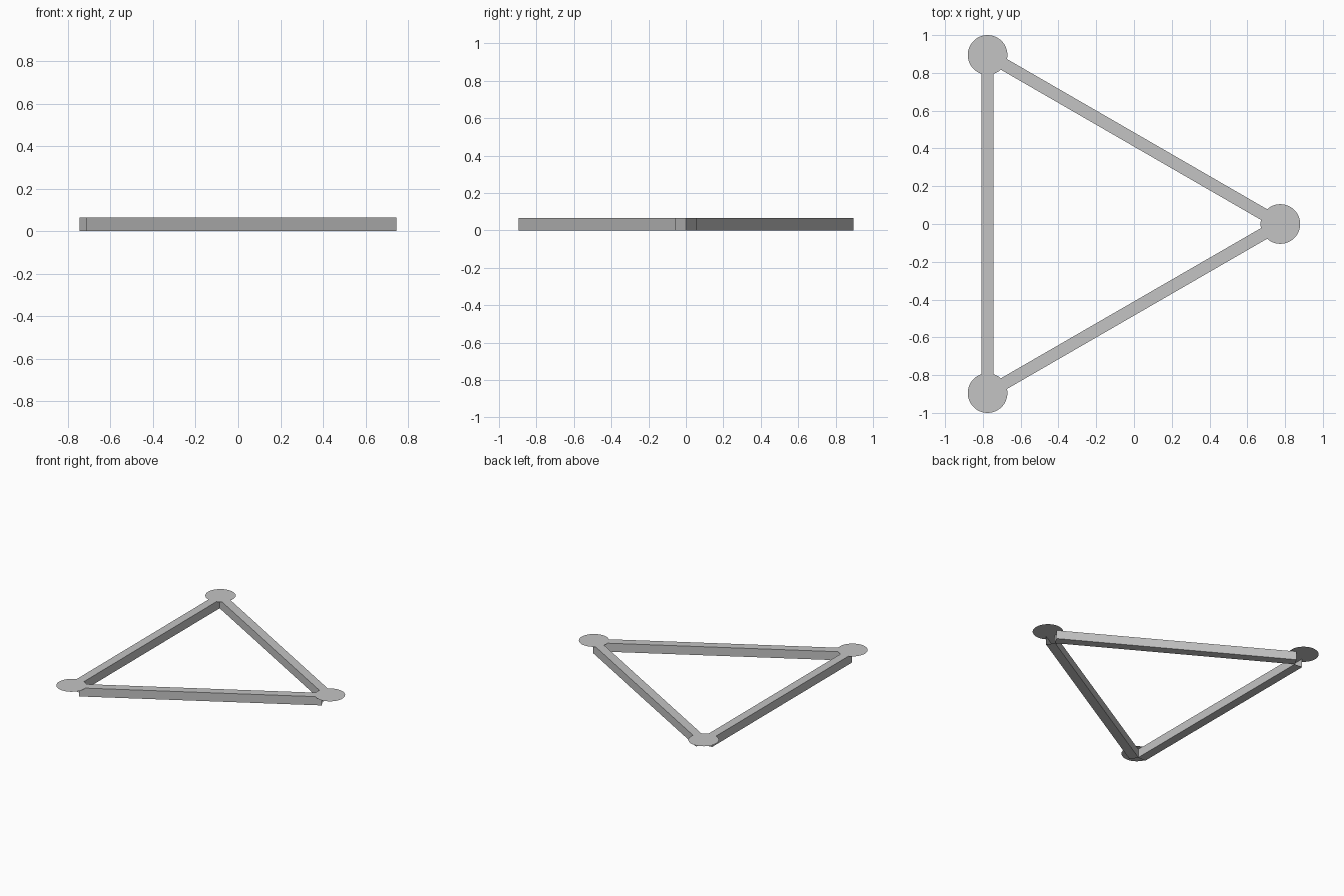
import bpy, bmesh
from math import radians, cos, sin
from mathutils import Matrix, Vector

cube = bpy.data.objects.get("Cube")
if cube:
    bpy.data.objects.remove(cube, do_unlink=True)

# Single grey finish
grey = bpy.data.materials.new("plain grey")
grey.use_nodes = True
colour = (0.55, 0.55, 0.55, 1)
grey.diffuse_color = colour
grey.node_tree.nodes["Principled BSDF"].inputs["Base Color"].default_value = colour

SIDE = 1.79          # distance between plate centres
TUBE = 0.065         # square tube width
GAP = 0.054          # tube end to plate centre
PLATE_R = 0.105
PLATE_Z = 0.067


def add_object(name, bm):
    mesh = bpy.data.meshes.new(name)
    bm.to_mesh(mesh)
    bm.free()
    mesh.materials.append(grey)
    obj = bpy.data.objects.new(name, mesh)
    bpy.context.collection.objects.link(obj)
    return obj


def add_tube(name, start, end):
    """Hollow square tube with open ends, running between two corners."""
    run = end - start
    bm = bmesh.new()
    bmesh.ops.create_cube(bm, size=1)
    caps = [f for f in bm.faces if abs(f.normal.x) > 0.9]
    bmesh.ops.delete(bm, geom=caps, context='FACES_ONLY')
    bmesh.ops.scale(bm, vec=(run.length - 2 * GAP, TUBE, TUBE), verts=bm.verts)
    turn = run.to_track_quat('X', 'Z').to_matrix().to_4x4()
    place = Matrix.Translation((start + end) / 2 + Vector((0, 0, TUBE / 2)))
    bmesh.ops.transform(bm, matrix=place @ turn, verts=bm.verts)
    return add_object(name, bm)


def add_plate(name, centre):
    """Thin round plate lying on top of a corner."""
    bm = bmesh.new()
    bmesh.ops.create_circle(bm, cap_ends=True, cap_tris=True, segments=48,
                            radius=PLATE_R)
    bmesh.ops.translate(bm, vec=centre + Vector((0, 0, PLATE_Z)), verts=bm.verts)
    return add_object(name, bm)


# Corners of the triangle, shifted so the frame is centred
reach = SIDE / 3 ** 0.5
shift = Vector((-reach / 4, 0, 0))
corners = [Vector((cos(radians(a)), sin(radians(a)), 0)) * reach + shift
           for a in (0, 120, 240)]

plates = ("left_plate", "back_right_plate", "front_right_plate")
tubes = ("back_tube", "right_tube", "front_tube")
for i in range(3):
    add_plate(plates[i], corners[i])
    add_tube(tubes[i], corners[i], corners[(i + 1) % 3])
